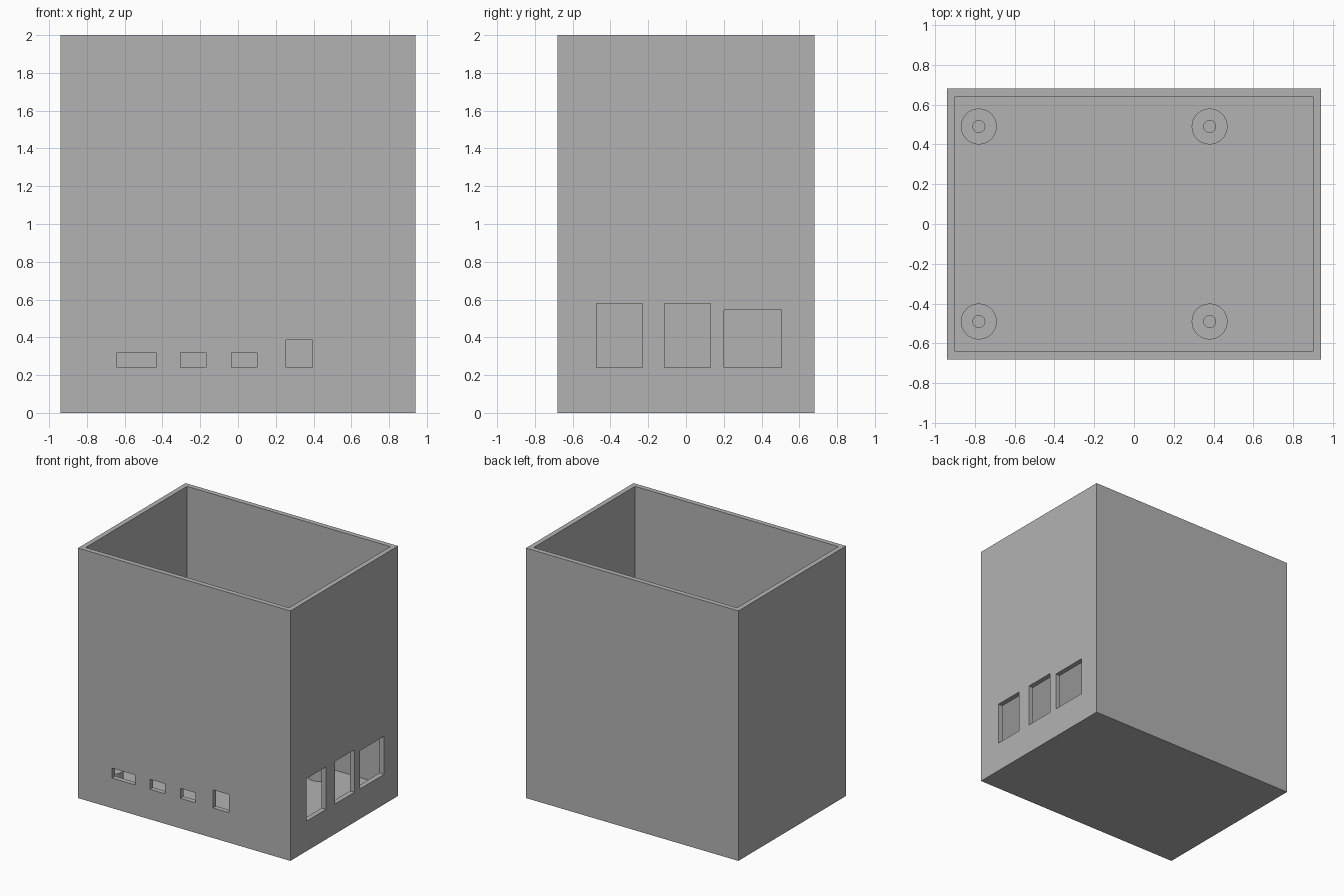
import bpy
import bmesh
from math import radians
from mathutils import Matrix, Vector

default = bpy.data.objects.get("Cube")
if default:
    bpy.data.objects.remove(default, do_unlink=True)

HX, HY, TOP = 0.94, 0.68, 2.0
WALL, FLOOR, SILL = 0.04, 0.08, 0.24

grey = bpy.data.materials.new("plain grey")
grey.use_nodes = True
grey.diffuse_color = (0.45, 0.45, 0.45, 1)
grey.node_tree.nodes["Principled BSDF"].inputs["Base Color"].default_value = grey.diffuse_color


def make_object(name, bm):
    bmesh.ops.recalc_face_normals(bm, faces=bm.faces)
    mesh = bpy.data.meshes.new(name)
    bm.to_mesh(mesh)
    bm.free()
    mesh.materials.append(grey)
    obj = bpy.data.objects.new(name, mesh)
    bpy.context.collection.objects.link(obj)
    return obj


def add_box(bm, x, y, z):
    """Add a box given its (low, high) range on each axis."""
    lo, hi = (Vector(c) for c in zip(x, y, z))
    matrix = Matrix.Translation((lo + hi) / 2) @ Matrix.Diagonal((*(hi - lo), 1))
    bmesh.ops.create_cube(bm, size=1, matrix=matrix)


# Cutter: open interior plus port openings
cavity = bmesh.new()
add_box(cavity, (WALL - HX, HX - WALL), (WALL - HY, HY - WALL), (FLOOR, TOP + 0.1))
cavity_cutter = make_object("cavity_cutter", cavity)

ports = bmesh.new()
for left, right, top in ((-0.64, -0.435, 0.32), (-0.305, -0.17, 0.32),
                         (-0.035, 0.10, 0.32), (0.255, 0.395, 0.385)):
    add_box(ports, (left, right), (-HY - 0.05, -HY + 0.07), (SILL, top))
for near, far, top in ((-0.475, -0.23, 0.58), (-0.115, 0.13, 0.58), (0.2, 0.505, 0.545)):
    add_box(ports, (HX - 0.07, HX + 0.05), (near, far), (SILL, top))
port_cutter = make_object("port_cutter", ports)

# Case shell
shell = bmesh.new()
add_box(shell, (-HX, HX), (-HY, HY), (0, TOP))
case = make_object("case_shell", shell)
bpy.context.view_layer.objects.active = case
for cutter in (cavity_cutter, port_cutter):
    cutter.hide_render = True
    mod = case.modifiers.new("cut", "BOOLEAN")
    mod.operation, mod.solver, mod.object = "DIFFERENCE", "EXACT", cutter
    bpy.ops.object.modifier_apply(modifier=mod.name)
    bpy.data.objects.remove(cutter, do_unlink=True)


# Mounting posts with a screw hole down the middle
def standoff(name, x, y, outer=0.09, inner=0.03, top=0.2):
    bm = bmesh.new()
    profile = [(inner, FLOOR), (inner, top), (outer, top), (outer, FLOOR)]
    verts = [bm.verts.new((r, 0, z)) for r, z in profile]
    edges = [bm.edges.new(pair) for pair in zip(verts, verts[1:])]
    bmesh.ops.spin(bm, geom=verts + edges, cent=(0, 0, 0), axis=(0, 0, 1),
                   angle=radians(360), steps=64, use_duplicate=False)
    bmesh.ops.remove_doubles(bm, verts=bm.verts, dist=0.0005)
    obj = make_object(name, bm)
    # An open tube can be wound either way, so make its top face up
    if any(p.normal.z < -0.5 for p in obj.data.polygons):
        obj.data.flip_normals()
    obj.location = (x, y, 0)
    bpy.ops.object.select_all(action="DESELECT")
    obj.select_set(True)
    bpy.context.view_layer.objects.active = obj
    bpy.ops.object.shade_smooth_by_angle(angle=radians(30))


for side, x in (("right", -0.78), ("left", 0.38)):
    for end, y in (("front", -0.49), ("back", 0.49)):
        standoff(f"{end}_{side}_standoff", x, y)
